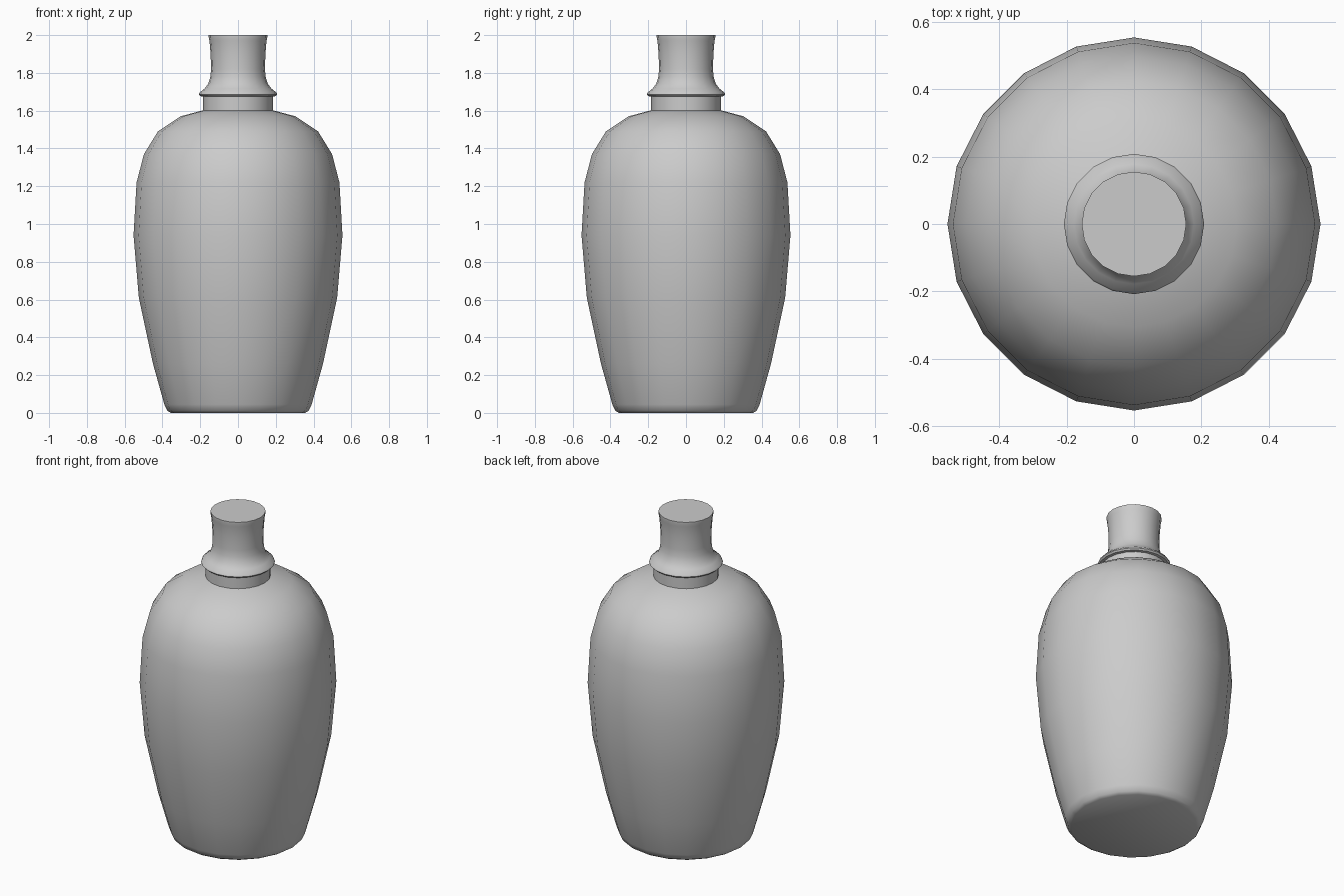
import bpy, bmesh, math

if "Cube" in bpy.data.objects:
    bpy.data.objects.remove(bpy.data.objects["Cube"])

SIDES = 20


def lathe(name, profile, sharp=40):
    """Revolve (radius, z) points around z and close both ends."""
    bm = bmesh.new()
    rings = []
    for r, z in profile:
        rings.append([bm.verts.new((r * math.cos(2 * math.pi * i / SIDES),
                                    r * math.sin(2 * math.pi * i / SIDES), z))
                      for i in range(SIDES)])
    for a, b in zip(rings, rings[1:]):
        for i in range(SIDES):
            j = (i + 1) % SIDES
            bm.faces.new((a[i], a[j], b[j], b[i]))
    bm.faces.new(rings[0][::-1])
    bm.faces.new(rings[-1])
    mesh = bpy.data.meshes.new(name)
    bm.to_mesh(mesh)
    bm.free()
    ob = bpy.data.objects.new(name, mesh)
    bpy.context.collection.objects.link(ob)
    bpy.ops.object.select_all(action='DESELECT')
    ob.select_set(True)
    bpy.context.view_layer.objects.active = ob
    bpy.ops.object.shade_smooth_by_angle(angle=math.radians(sharp))
    return ob


# Whole bottle in one profile: base, belly, shoulder, collar, ring, spout
lathe("bottle", [
    (0.355, 0.0), (0.375, 0.012), (0.39, 0.045),
    (0.45, 0.26), (0.525, 0.61), (0.553, 0.94), (0.537, 1.22),
    (0.498, 1.37), (0.424, 1.49), (0.305, 1.57), (0.184, 1.602),
    (0.184, 1.675), (0.20, 1.677), (0.208, 1.686), (0.203, 1.697),
    (0.178, 1.716), (0.158, 1.742), (0.146, 1.78), (0.143, 1.82),
    (0.145, 1.90), (0.151, 1.97), (0.155, 1.987), (0.155, 2.0),
])
